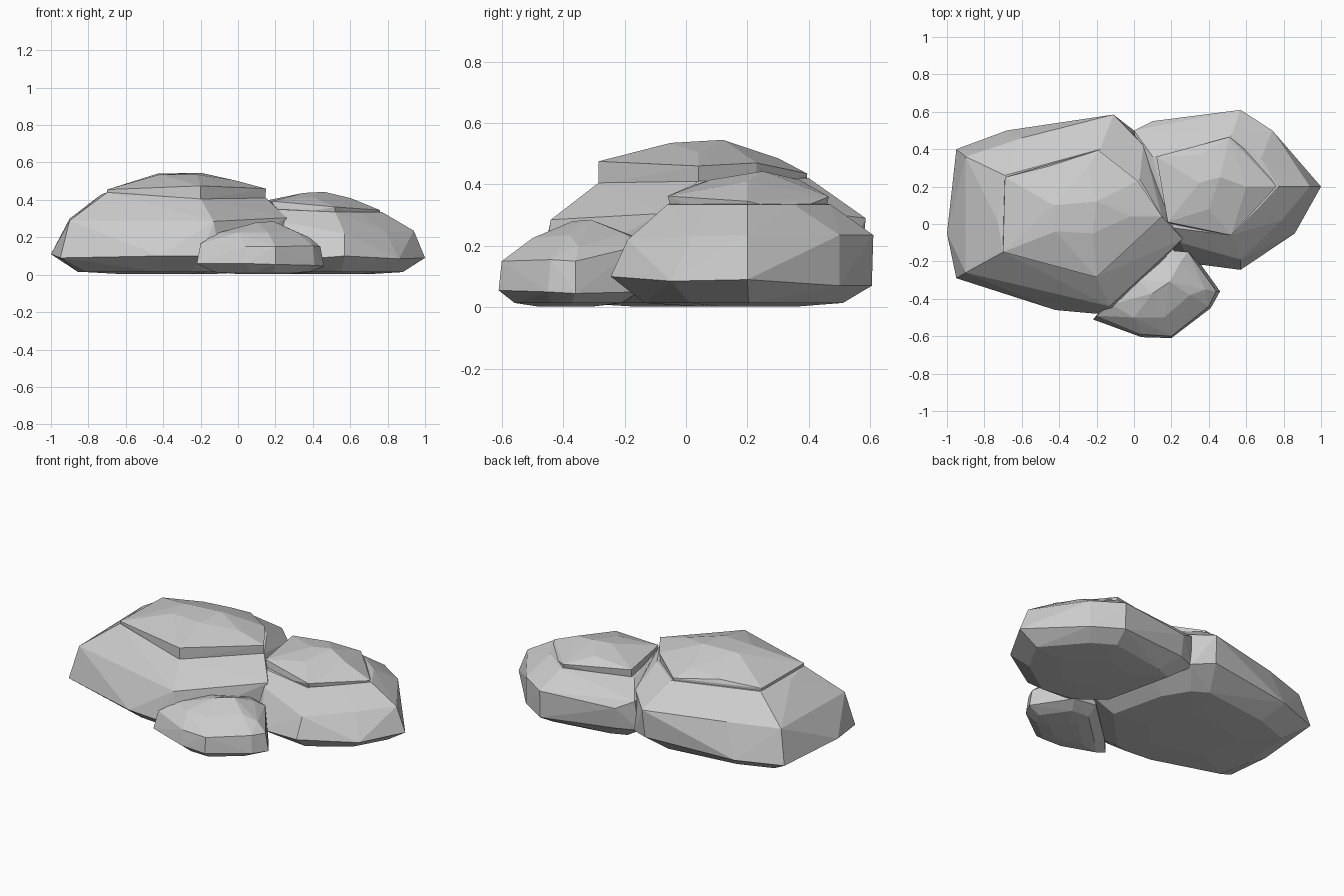
import bpy, bmesh
from mathutils import Vector


def layer(bm, points):
    """Add one convex faceted slab wrapped around the given points."""
    tmp = bmesh.new()
    for p in points:
        tmp.verts.new(p)
    res = bmesh.ops.convex_hull(tmp, input=tmp.verts[:])
    junk = {g for g in res["geom_interior"] + res["geom_unused"]
            if isinstance(g, bmesh.types.BMVert) and g.is_valid}
    bmesh.ops.delete(tmp, geom=list(junk), context='VERTS')
    bmesh.ops.dissolve_limit(tmp, angle_limit=0.03, verts=tmp.verts[:], edges=tmp.edges[:])
    bmesh.ops.recalc_face_normals(tmp, faces=tmp.faces[:])
    me = bpy.data.meshes.new("slab")
    tmp.to_mesh(me)
    tmp.free()
    bm.from_mesh(me)
    bpy.data.meshes.remove(me)


def foot(rim, z, inset):
    """Underside ring: the rim pulled in towards its centre."""
    c = sum((Vector(p) for p in rim), Vector()) / len(rim)
    return [(p[0] + (c.x - p[0]) * inset, p[1] + (c.y - p[1]) * inset, z) for p in rim]


def rock(name, rim, shoulder, ledge, cap, inset):
    bm = bmesh.new()
    # gently domed underside, rim, shoulder and ledge
    under = foot(rim, .014, inset) + foot(rim, .003, .6)
    layer(bm, under + rim + shoulder + ledge)
    if cap:
        # cap slab rises steeply from the ledge, leaving a step
        sunk = [(x, y, z - 0.03) for x, y, z in foot(ledge, .34, .06)]
        layer(bm, sunk + cap)
    me = bpy.data.meshes.new(name)
    bm.to_mesh(me)
    bm.free()
    ob = bpy.data.objects.new(name, me)
    bpy.context.collection.objects.link(ob)


# large left rock
rock("large_rock",
     rim=[(-1, -.05, .11), (-.95, -.29, .09), (-.68, -.36, .1), (-.42, -.46, .1),
          (-.2, -.48, .1), (-.1, -.46, .1), (.22, -.12, .1), (.12, .3, .1),
          (0, .5, .1), (-.12, .57, .12), (-.68, .5, .1), (-.95, .4, .1)],
     shoulder=[(-.9, -.26, .29), (-.87, -.05, .31), (-.13, -.44, .285), (.26, -.08, .305),
               (.05, .42, .31), (-.11, .585, .29), (-.6, .46, .3), (-.9, .36, .3)],
     ledge=[(-.7, -.15, .44), (-.45, -.22, .42), (-.2, -.285, .405), (.15, .04, .41),
            (.03, .24, .42), (-.18, .4, .42), (-.69, .26, .435), (-.73, .02, .43)],
     cap=[(-.7, -.15, .455), (-.2, -.285, .475), (.15, .04, .46), (.02, .23, .47),
          (-.19, .395, .435), (-.45, .31, .465), (-.69, .25, .45), (-.42, -.04, .535),
          (-.22, -.05, .535), (-.2, .12, .545), (-.43, .1, .54), (-.25, .3, .485),
          (-.02, .04, .505), (-.2, -.285, .4), (.145, .04, .4)],
     inset=.24)

# right rock
rock("right_rock",
     rim=[(1, .2, .09), (.86, -.05, .085), (.57, -.245, .1), (.3, -.21, .08), (.1, -.05, .1),
          (-.02, .48, .1), (.1, .53, .1), (.57, .605, .07), (.74, .5, .07), (.83, .38, .08)],
     shoulder=[(.94, .2, .235), (.79, .02, .23), (.57, -.19, .22), (.25, -.1, .28),
               (.05, .2, .3), (.0, .5, .28), (.1, .55, .23), (.57, .61, .235),
               (.74, .5, .235), (.84, .36, .22)],
     ledge=[(.77, .2, .335), (.65, .07, .335), (.52, -.06, .335), (.2, -.02, .35),
            (.1, .36, .345), (.52, .47, .335), (.68, .35, .335)],
     cap=[(.76, .2, .345), (.52, -.06, .362), (.18, .01, .393), (.12, .36, .39),
          (.51, .465, .36), (.46, .25, .443), (.35, .22, .437), (.4, .08, .415),
          (.36, .37, .415), (.6, .2, .41)],
     inset=.24)

# small front rock
rock("small_rock",
     rim=[(-.22, -.51, .06), (.04, -.605, .06), (.2, -.61, .055), (.41, -.45, .05),
          (.46, -.36, .045), (.31, -.15, .05), (.16, -.14, .06), (-.12, -.4, .06)],
     shoulder=[(-.2, -.49, .165), (.04, -.59, .15), (.2, -.6, .15), (.4, -.44, .155),
               (.44, -.36, .15), (.29, -.15, .2), (.18, -.14, .22)],
     ledge=[(-.12, -.43, .22), (0, -.5, .225), (.16, -.5, .225), (.3, -.38, .235),
            (.38, -.35, .2), (.25, -.2, .24), (.1, -.37, .28), (.19, -.31, .285), (.02, -.3, .25)],
     cap=[], inset=.25)
